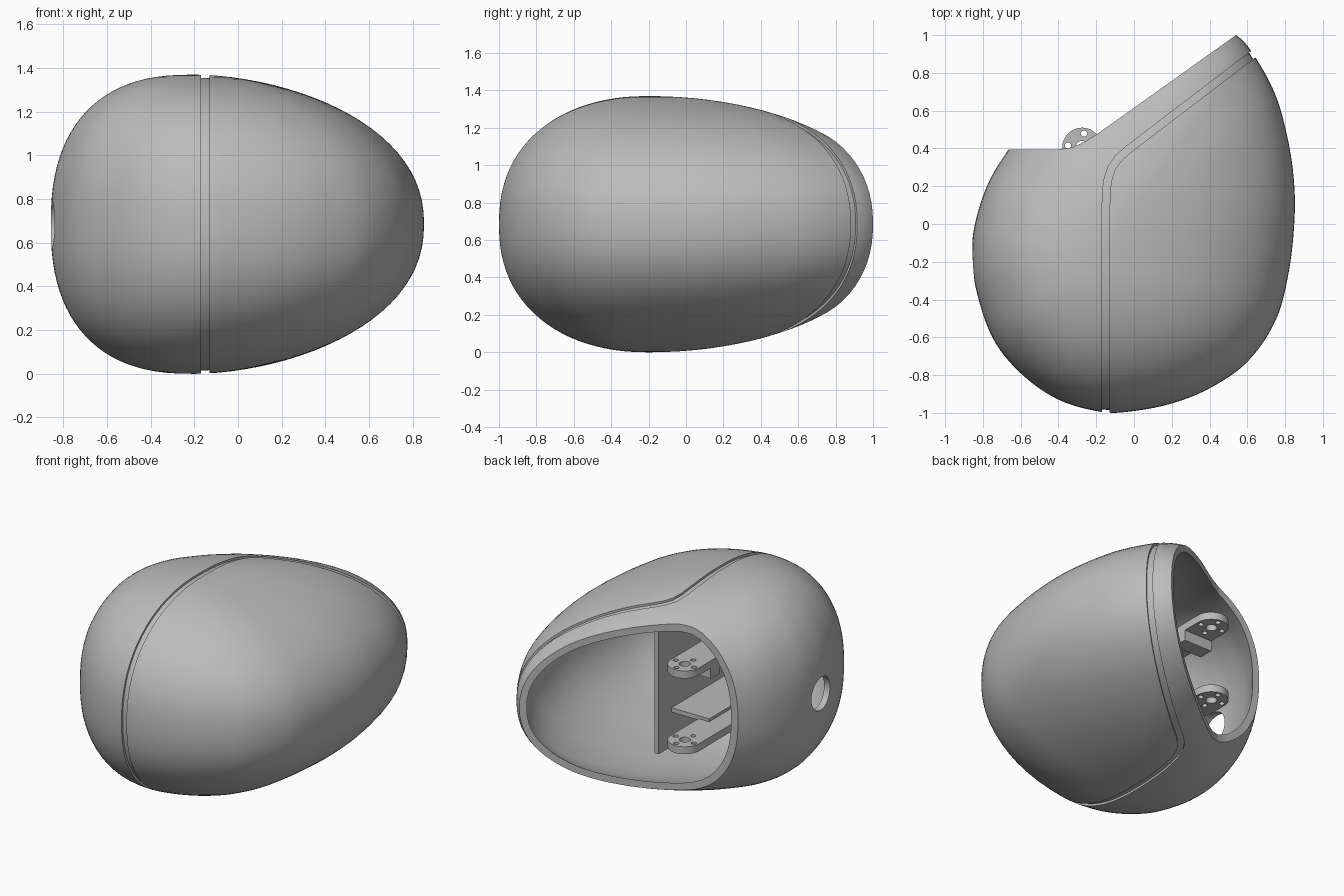
import bpy, bmesh, math
from mathutils import Vector

if "Cube" in bpy.data.objects:
    bpy.data.objects.remove(bpy.data.objects["Cube"], do_unlink=True)

grey = bpy.data.materials.new("shell grey")
grey.use_nodes = True
grey.diffuse_color = (0.5, 0.5, 0.5, 1)
grey.node_tree.nodes["Principled BSDF"].inputs["Base Color"].default_value = (0.5, 0.5, 0.5, 1)

MID = 0.685              # half height
CENTRE = Vector((-0.2, -0.2))
OUTLINE = [(-0.17, -0.995), (0.0, -0.99), (0.2, -0.95), (0.4, -0.87), (0.6, -0.73),
           (0.75, -0.51), (0.82, -0.25), (0.85, 0.03), (0.845, 0.25), (0.81, 0.47),
           (0.75, 0.68), (0.65, 0.87), (0.54, 1.0), (0.34, 1.07), (0.04, 1.0),
           (-0.26, 0.83), (-0.49, 0.62), (-0.66, 0.4), (-0.77, 0.22), (-0.835, 0.03),
           (-0.857, -0.13), (-0.84, -0.33), (-0.75, -0.6), (-0.6, -0.79), (-0.4, -0.93)]


def to_object(name, bm):
    bmesh.ops.recalc_face_normals(bm, faces=bm.faces[:])
    mesh = bpy.data.meshes.new(name)
    bm.to_mesh(mesh)
    bm.free()
    ob = bpy.data.objects.new(name, mesh)
    bpy.context.collection.objects.link(ob)
    mesh.materials.append(grey)
    return ob


def smooth_outline(steps=6):
    """Closed Catmull-Rom curve through the plan outline."""
    pts = [Vector(p) for p in OUTLINE]
    n, out = len(pts), []
    for i in range(n):
        a, b, c, d = (pts[(i + k) % n] for k in (-1, 0, 1, 2))
        for s in range(steps):
            t = s / steps
            out.append(0.5 * (2 * b + (c - a) * t + (2 * a - 5 * b + 4 * c - d) * t * t
                              + (3 * b - a - 3 * c + d) * t ** 3))
    return out


def egg(name, inset=0.0, rows=48):
    """Closed egg body, shrunk along its normals by inset."""
    bm = bmesh.new()
    plan = smooth_outline()
    rings = []
    for r in range(1, rows):
        phi = math.pi * (r / rows - 0.5)
        ring = []
        for p in plan:
            arm = p - CENTRE
            ang = math.atan2(arm.y, arm.x)
            # fuller towards -x, more conical towards +x
            across = 2 / (2.15 - 0.35 * math.cos(ang) - 0.05 * math.sin(ang))
            up = 2 / (2.3 - 0.1 * math.cos(ang))
            xy = CENTRE + arm * math.cos(phi) ** across
            h = math.copysign(abs(math.sin(phi)) ** up, phi)
            ring.append(bm.verts.new((xy.x, xy.y, MID + MID * h)))
        rings.append(ring)
    n = len(plan)
    for lo, hi in zip(rings, rings[1:]):
        for i in range(n):
            bm.faces.new((lo[i], lo[(i + 1) % n], hi[(i + 1) % n], hi[i]))
    for ring, z in ((rings[0], 0), (rings[-1], 2 * MID)):
        tip = bm.verts.new((CENTRE.x, CENTRE.y, z))
        for i in range(n):
            bm.faces.new((ring[i], ring[(i + 1) % n], tip))
    bmesh.ops.recalc_face_normals(bm, faces=bm.faces[:])
    bm.normal_update()
    if inset:
        for v, co in [(v, v.co - v.normal * inset) for v in bm.verts]:
            v.co = co
    return to_object(name, bm)


def prism(name, points, z0, z1):
    """Plan polygon extruded between two heights."""
    bm = bmesh.new()
    face = bm.faces.new([bm.verts.new((x, y, z0)) for x, y in points])
    new = bmesh.ops.extrude_face_region(bm, geom=[face])["geom"]
    for v in new:
        if isinstance(v, bmesh.types.BMVert):
            v.co.z = z1
    return to_object(name, bm)


def box(name, x0, x1, y0, y1, z0, z1):
    return prism(name, [(x0, y0), (x1, y0), (x1, y1), (x0, y1)], z0, z1)


def circle(cx, cy, r, n=24, start=0.0, sweep=2 * math.pi):
    return [(cx + r * math.cos(start + sweep * i / n), cy + r * math.sin(start + sweep * i / n))
            for i in range(n)]


def cut(ob, *cutters):
    """Subtract the cutters and discard them."""
    for c in cutters:
        c.hide_render = True
        mod = ob.modifiers.new("cut", "BOOLEAN")
        mod.operation, mod.solver, mod.object = "DIFFERENCE", "EXACT", c
    bpy.context.view_layer.update()
    deps = bpy.context.evaluated_depsgraph_get()
    mesh = bpy.data.meshes.new_from_object(ob.evaluated_get(deps))
    ob.modifiers.clear()
    ob.data = mesh
    for c in cutters:
        bpy.data.objects.remove(c, do_unlink=True)


# Groove cutter: a bent strip that only bites into the skin
path = [Vector(p) for p in [(-0.15, -1.3), (-0.15, 0.08), (-0.142, 0.22), (-0.12, 0.295),
                            (-0.08, 0.35), (-0.03, 0.395), (0.62, 0.89), (1.0, 1.18)]]
left, right = [], []
for i, p in enumerate(path):
    d = (path[min(i + 1, len(path) - 1)] - path[max(i - 1, 0)]).normalized()
    side = Vector((-d.y, d.x)) * 0.02
    left.append(p + side)
    right.append(p - side)
groove = prism("groove_cutter", left + right[::-1], -0.5, 2)
cut(groove, egg("core_cutter", 0.014))

# Opening at the back: short straight edge flowing into a long diagonal
opening = prism("opening_cutter", [(-2, 0.395), (-0.40, 0.395), (-0.33, 0.405), (-0.26, 0.435),
                                   (-0.19, 0.48), (0.54, 1.0), (1.27, 1.52), (1.27, 3), (-2, 3)],
                -0.5, 2)

# Round port in the side
bm = bmesh.new()
bmesh.ops.create_cone(bm, cap_ends=True, segments=40, radius1=0.11, radius2=0.11, depth=0.4)
for v in bm.verts:
    v.co = Vector((v.co.z - 0.85, v.co.y - 0.22, v.co.x + MID))
port = to_object("port_cutter", bm)

# Hollow outer shell
shell = egg("shell")
cut(shell, egg("cavity_cutter", 0.042), opening, groove, port)

# Upright inner wall with a shelf standing off it
parts = [shell,
         box("inner_wall", 0.03, 0.06, -0.6, 0.25, 0.22, 1.15),
         box("shelf", -0.25, 0.03, -0.5, 0.11, 0.45, 0.48)]

# Two rounded mounting arms with a hub hole and four screw holes
HX, HY, HR = -0.275, 0.405, 0.105
for name, z in (("lower_arm", 0.41), ("upper_arm", 0.92)):
    tip = circle(HX, HY, HR, 24, 0, math.pi) + [(HX - HR, HY)]
    arm = prism(name, tip + [(HX - HR, -0.45), (HX + HR, -0.45)], z, z + 0.05)
    holes = [prism("hole_cutter", circle(HX, HY, 0.035), z - 0.1, z + 0.2)]
    for x, y in circle(HX, HY, 0.075, 4, math.radians(82)):
        holes.append(prism("hole_cutter", circle(x, y, 0.017, 16), z - 0.1, z + 0.2))
    cut(arm, *holes)
    parts.append(arm)

# Short bracket under the upper arm
parts.append(box("arm_bracket", -0.38, -0.17, 0.18, 0.28, 0.85, 0.92))

# Smooth shading with crisp cut edges
for ob in parts:
    bpy.ops.object.select_all(action="DESELECT")
    ob.select_set(True)
    bpy.context.view_layer.objects.active = ob
    bpy.ops.object.shade_smooth_by_angle(angle=math.radians(30))
